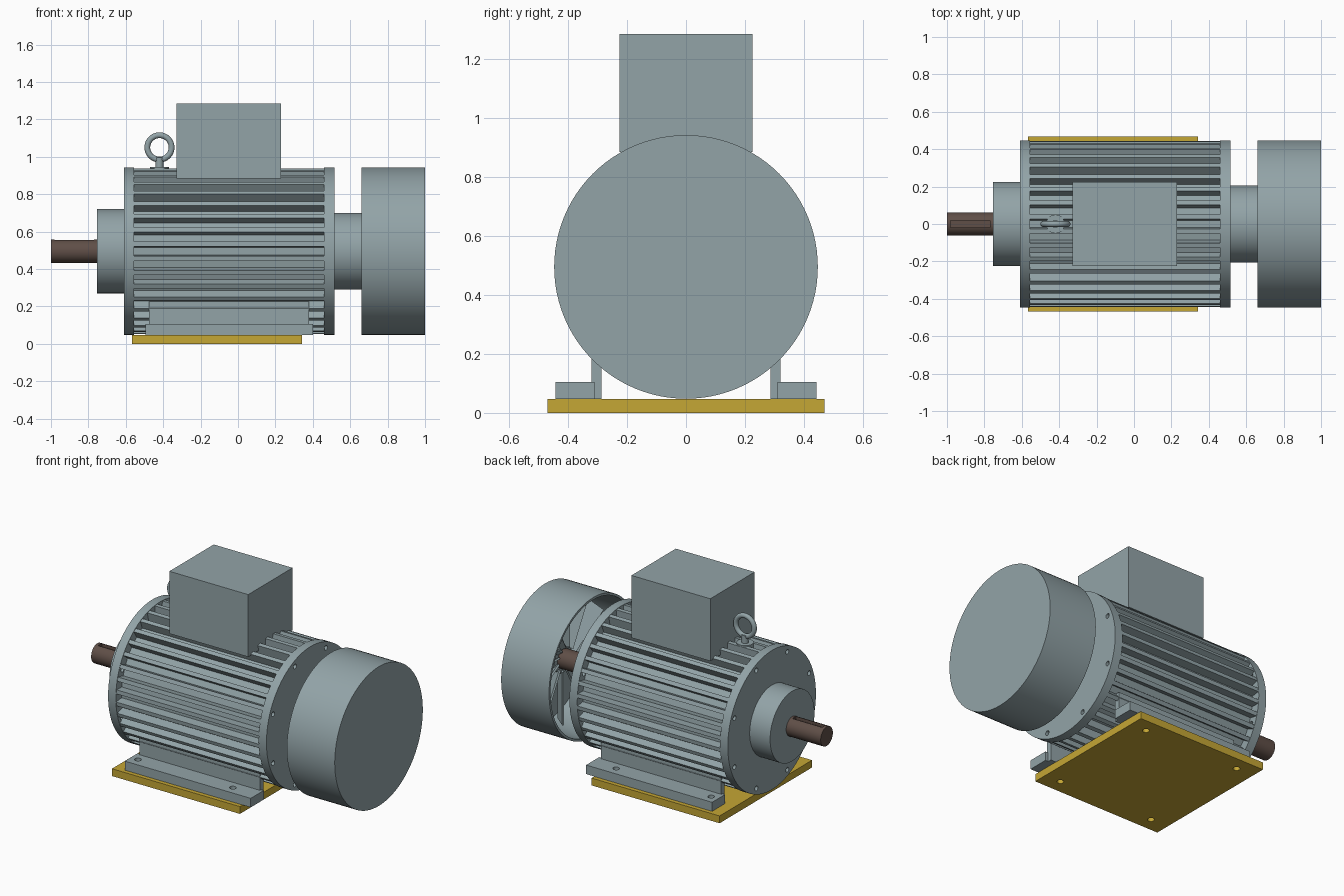
import bpy, bmesh, math
from math import sin, cos, radians, pi
from mathutils import Matrix, Vector

if "Cube" in bpy.data.objects:
    bpy.data.objects.remove(bpy.data.objects["Cube"], do_unlink=True)

AXIS_Z = 0.495      # height of the shaft line
R = 0.447           # flange and cowl radius


def material(name, rgb):
    m = bpy.data.materials.new(name)
    m.use_nodes = True
    m.diffuse_color = (*rgb, 1)
    m.node_tree.nodes["Principled BSDF"].inputs["Base Color"].default_value = (*rgb, 1)
    return m


GREY = material("blue_grey_paint", (0.29, 0.37, 0.39))
YELLOW = material("yellow_paint", (0.56, 0.385, 0.035))
BROWN = material("dark_brown_steel", (0.115, 0.077, 0.063))


def finish(name, bm, mat, smooth=True):
    bmesh.ops.recalc_face_normals(bm, faces=bm.faces)
    me = bpy.data.meshes.new(name)
    bm.to_mesh(me)
    bm.free()
    me.materials.append(mat)
    ob = bpy.data.objects.new(name, me)
    bpy.context.collection.objects.link(ob)
    if smooth:
        shade(ob)
    return ob


def activate(ob):
    bpy.ops.object.select_all(action='DESELECT')
    ob.select_set(True)
    bpy.context.view_layer.objects.active = ob


def shade(ob):
    activate(ob)
    bpy.ops.object.shade_smooth_by_angle(angle=radians(30))


def add_box(bm, lo, hi, after=Matrix()):
    lo, hi = Vector(lo), Vector(hi)
    mat = after @ Matrix.Translation((lo + hi) / 2) @ Matrix.Diagonal((*(hi - lo), 1))
    bmesh.ops.create_cube(bm, size=1, matrix=mat)


def box(name, lo, hi, mat):
    bm = bmesh.new()
    add_box(bm, lo, hi)
    return finish(name, bm, mat, False)


def prism(name, pts, x0, x1, mat):
    """Extrude a (y, z) outline, relative to the shaft line, along x."""
    bm = bmesh.new()
    face = bm.faces.new([bm.verts.new((x0, y, z + AXIS_Z)) for y, z in pts])
    ext = bmesh.ops.extrude_face_region(bm, geom=[face])["geom"]
    bmesh.ops.translate(bm, vec=(x1 - x0, 0, 0),
                        verts=[g for g in ext if isinstance(g, bmesh.types.BMVert)])
    return finish(name, bm, mat)


def cylinder(name, r, x0, x1, mat, n=96):
    pts = [(r * cos(2 * pi * i / n), r * sin(2 * pi * i / n)) for i in range(n)]
    return prism(name, pts, x0, x1, mat)


def cut(ob, bm):
    """Subtract a temporary cutter mesh."""
    cutter = finish("cutter", bm, ob.data.materials[0], False)
    cutter.hide_render = True
    mod = ob.modifiers.new("cut", 'BOOLEAN')
    mod.operation, mod.solver, mod.object = 'DIFFERENCE', 'EXACT', cutter
    activate(ob)
    bpy.ops.object.modifier_apply(modifier=mod.name)
    bpy.data.objects.remove(cutter, do_unlink=True)
    shade(ob)


def drill(ob, centres, r, rot=Matrix()):
    bm = bmesh.new()
    for c in centres:
        bmesh.ops.create_cone(bm, cap_ends=True, segments=20, radius1=r, radius2=r,
                              depth=0.2, matrix=Matrix.Translation(c) @ rot)
    cut(ob, bm)


# Finned housing: one outline with 36 radial fins
outline = []
for k in range(36):
    a = radians(5 + 10 * k)
    for r, off in ((0.39, -2.2), (0.444, -1.6), (0.444, 1.6), (0.39, 2.2)):
        outline.append((r * cos(a + radians(off)), r * sin(a + radians(off))))
prism("finned_housing", outline, -0.56, 0.465, GREY)

# End flanges with bolt holes, and their bosses
for name, x0, x1 in (("drive_end_flange", -0.61, -0.555), ("fan_end_flange", 0.46, 0.515)):
    flange = cylinder(name, R, x0, x1, GREY)
    angles = [radians(22.5 + 45 * i) for i in range(8)]
    drill(flange, [((x0 + x1) / 2, 0.41 * cos(a), AXIS_Z + 0.41 * sin(a)) for a in angles],
          0.015, Matrix.Rotation(pi / 2, 4, 'Y'))
cylinder("drive_end_boss", 0.225, -0.755, -0.605, GREY)
cylinder("fan_end_boss", 0.205, 0.51, 0.66, GREY)

# Shaft with a keyway on top
shaft = cylinder("shaft", 0.062, -1.0, 0.93, BROWN, 48)
bm = bmesh.new()
add_box(bm, (-0.98, -0.018, AXIS_Z + 0.04), (-0.77, 0.018, AXIS_Z + 0.1))
cut(shaft, bm)

# Fan cowl: a cup open towards the housing
bm = bmesh.new()
rings = []
for x, r in ((1.0, R), (0.66, R), (0.66, R - 0.015), (0.985, R - 0.015)):
    rings.append([bm.verts.new((x, r * cos(2 * pi * i / 96), AXIS_Z + r * sin(2 * pi * i / 96)))
                  for i in range(96)])
for a, b in zip(rings, rings[1:]):
    for i in range(96):
        j = (i + 1) % 96
        bm.faces.new((a[i], a[j], b[j], b[i]))
bm.faces.new(rings[0])
bm.faces.new(rings[-1])
finish("fan_cowl", bm, GREY)

# Cooling fan: hub and twelve pitched blades
cylinder("fan_hub", 0.09, 0.87, 0.95, GREY, 48)
bm = bmesh.new()
for k in range(12):
    turn = (Matrix.Translation((0.89, 0, AXIS_Z)) @ Matrix.Rotation(2 * pi * k / 12, 4, 'X')
            @ Matrix.Rotation(radians(40), 4, 'Z'))
    add_box(bm, (-0.055, -0.006, 0.07), (0.055, 0.006, 0.41), turn)
finish("fan_blades", bm, GREY, False)

# Terminal box
box("terminal_box", (-0.33, -0.225, 0.885), (0.23, 0.225, 1.285), GREY)

# Lifting eye: collar, stem and ring
for name, r, z0, z1 in (("eye_collar", 0.05, 0.87, 0.945), ("eye_stem", 0.021, 0.93, 0.995)):
    bm = bmesh.new()
    bmesh.ops.create_cone(bm, cap_ends=True, segments=32, radius1=r, radius2=r, depth=z1 - z0,
                          matrix=Matrix.Translation((-0.42, 0, (z0 + z1) / 2)))
    finish(name, bm, GREY)
bpy.ops.mesh.primitive_torus_add(location=(-0.42, 0, 1.05), rotation=(pi / 2, 0, 0),
                                 major_radius=0.065, minor_radius=0.0155,
                                 major_segments=48, minor_segments=16)
eye = bpy.context.object
eye.name = "eye_ring"
eye.data.materials.append(GREY)
shade(eye)

# Feet: drilled pad and upright web on each side
HOLE_X = (-0.445, 0.23)
for side, s in (("front", -1), ("back", 1)):
    y0, y1 = sorted((s * 0.31, s * 0.442))
    pad = box(side + "_foot_pad", (-0.495, y0, 0.047), (0.40, y1, 0.105), GREY)
    drill(pad, [(x, s * 0.38, 0.08) for x in HOLE_X], 0.02)
    y0, y1 = sorted((s * 0.286, s * 0.321))
    box(side + "_foot_web", (-0.475, y0, 0.047), (0.38, y1, 0.225), GREY)

# Base plate with four bolt holes
plate = box("base_plate", (-0.567, -0.469, 0), (0.342, 0.469, 0.047), YELLOW)
drill(plate, [(x, y, 0.02) for x in HOLE_X for y in (-0.38, 0.38)], 0.02)
